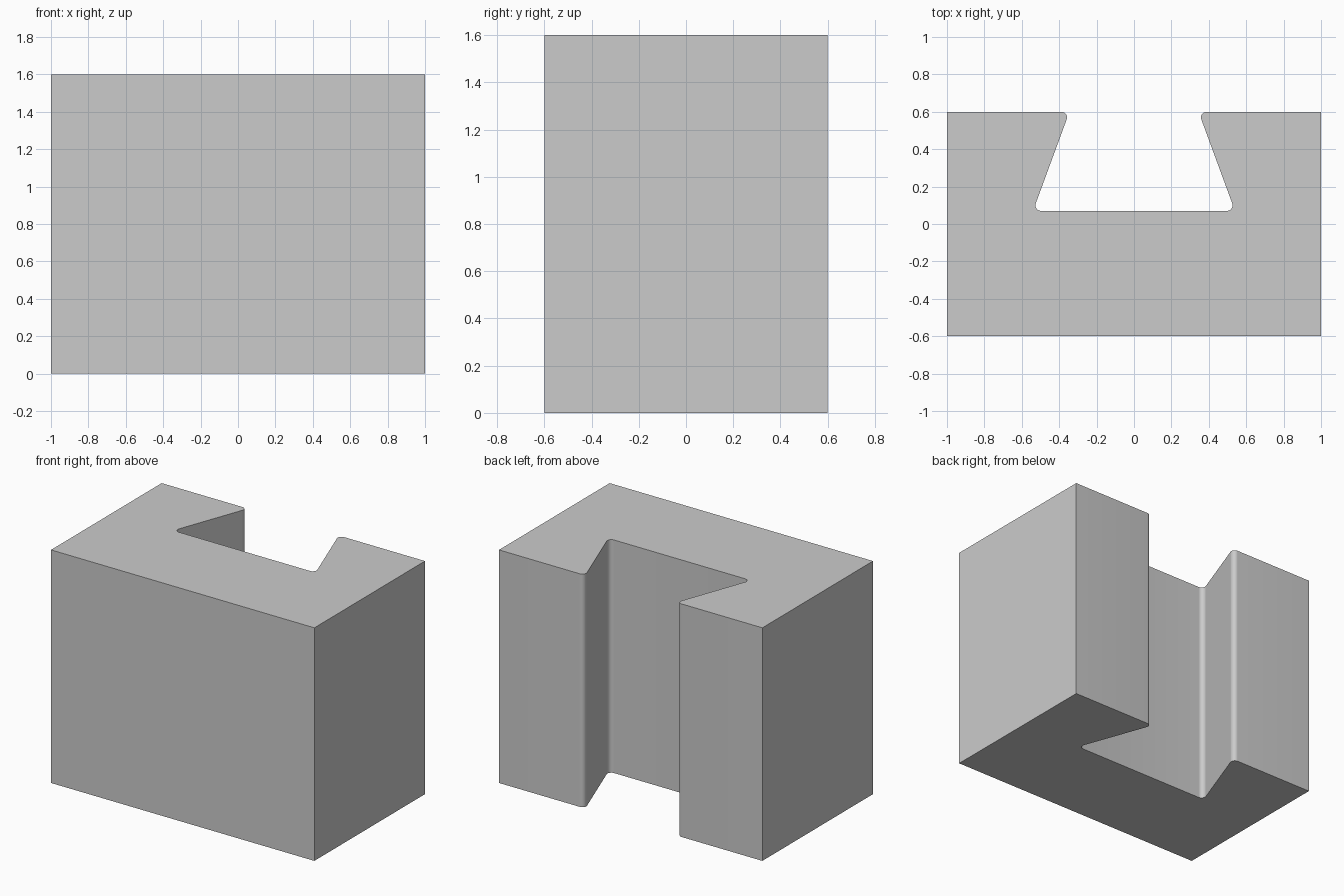
import bpy, bmesh
from math import tan
from mathutils import Vector

if "Cube" in bpy.data.objects:
    bpy.data.objects.remove(bpy.data.objects["Cube"])

HEIGHT, RADIUS, STEPS = 1.6, 0.03, 10


def fillet(prev, corner, nxt, r):
    """Arc points rounding one profile corner."""
    p, c, n = Vector(prev), Vector(corner), Vector(nxt)
    a, b = (p - c).normalized(), (n - c).normalized()
    half = a.angle(b) / 2
    start, end = c + a * r / tan(half), c + b * r / tan(half)
    centre = c + (a + b).normalized() * (Vector((r, r / tan(half))).length)
    u, v = (start - centre).normalized(), (end - centre).normalized()
    return [centre + r * u.slerp(v, i / STEPS) for i in range(STEPS + 1)]


# Right half of the plan: block outline with the rounded dovetail slot
lip, root = (0.345, 0.6), (0.54, 0.07)
half = [Vector((1, -0.6)), Vector((1, 0.6))]
half += fillet((1, 0.6), lip, root, RADIUS)
half += fillet(lip, root, (0, 0.07), RADIUS)
outline = half + [Vector((-p.x, p.y)) for p in reversed(half)]

# Extrude the plan upwards
bm = bmesh.new()
base = bm.faces.new([bm.verts.new((p.x, p.y, 0)) for p in outline])
top = bmesh.ops.extrude_face_region(bm, geom=[base], use_keep_orig=True)
bmesh.ops.translate(bm, vec=(0, 0, HEIGHT),
                    verts=[g for g in top["geom"] if isinstance(g, bmesh.types.BMVert)])
bmesh.ops.recalc_face_normals(bm, faces=bm.faces)
mesh = bpy.data.meshes.new("dovetail_block")
bm.to_mesh(mesh)
bm.free()

block = bpy.data.objects.new("dovetail_block", mesh)
bpy.context.collection.objects.link(block)
bpy.context.view_layer.objects.active = block
block.select_set(True)
bpy.ops.object.shade_smooth_by_angle()
